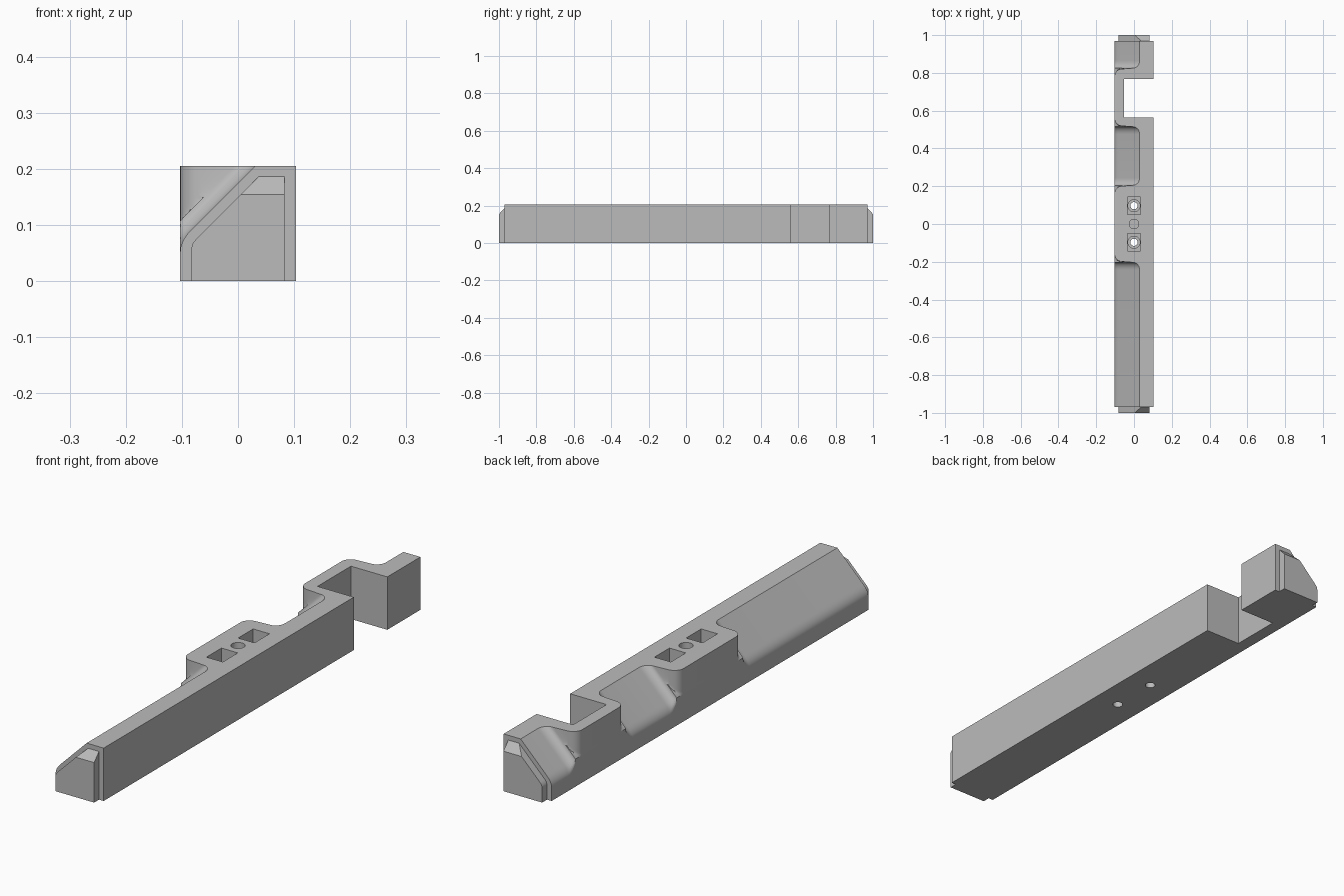
import bpy, bmesh, math
from mathutils import Vector

cube = bpy.data.objects.get("Cube")
if cube:
    bpy.data.objects.remove(cube)

W, H, END = 0.103, 0.205, 0.97      # half width, height, half length of body
TOP_X = 0.03                        # where the chamfer meets the top
R = 0.04                            # radius of the pocket corners

grey = bpy.data.materials.new("plain grey")
grey.use_nodes = True
grey.diffuse_color = (0.5, 0.5, 0.5, 1)
grey.node_tree.nodes["Principled BSDF"].inputs["Base Color"].default_value = (0.5, 0.5, 0.5, 1)


def finish(name, bm):
    bmesh.ops.recalc_face_normals(bm, faces=bm.faces[:])
    mesh = bpy.data.meshes.new(name)
    bm.to_mesh(mesh)
    bm.free()
    obj = bpy.data.objects.new(name, mesh)
    bpy.context.collection.objects.link(obj)
    mesh.materials.append(grey)
    return obj


def chamfer_x(z):
    """Left outline of the chamfered section, rounded into the side face."""
    x = TOP_X - (H - z)
    blend = 0.02
    d = x + W
    if d >= blend:
        return x
    return -W + max(0, d + blend) ** 2 / (4 * blend)


# Stations along the length: (y, chamfer offset, left limit of the full block)
def pocket_end(y, s):
    """Concave fillet, wall and rounded corner; s is the direction into the block."""
    steps = [i / 8 * math.pi / 2 for i in range(9)]
    inner = [(y - s * (R - R * math.sin(a)), R * (1 - math.cos(a)) * 0.9, 1) for a in steps]
    outer = [(y + s * (0.004 + R * (1 - math.cos(a))), R * 0.9, -W + R * (1 - math.sin(a)))
             for a in steps]
    return inner + outer


stations = [(-END, 0, 1), (END, 0, 1)]
for y, s in ((-0.203, 1), (0.205, -1), (0.515, 1), (0.825, -1)):
    stations += pocket_end(y, s)
stations.sort(key=lambda st: st[0])

# Main body lofted through the stations
levels = [0] + [0.05 + (H - 0.05) * i / 30 for i in range(31)]
bm = bmesh.new()
rings = []
for y, off, limit in stations:
    left = [(max(-W, min(chamfer_x(z) - off, limit)), z) for z in levels]
    rings.append([bm.verts.new((x, y, z)) for x, z in left + [(W, H), (W, 0)]])
for a, b in zip(rings, rings[1:]):
    for i in range(len(a)):
        j = (i + 1) % len(a)
        bm.faces.new((a[i], a[j], b[j], b[i]))
bm.faces.new(rings[0])
bm.faces.new(rings[-1])
body = finish("rail_body", bm)


# Cutters
def box_cutter(name, center, size):
    bm = bmesh.new()
    bmesh.ops.create_cube(bm, size=1)
    for v in bm.verts:
        v.co = Vector(center) + Vector([c * s for c, s in zip(v.co, size)])
    return finish(name, bm)


def round_cutter(name, y, radius, z0, z1):
    bm = bmesh.new()
    bmesh.ops.create_cone(bm, cap_ends=True, segments=32, radius1=radius,
                          radius2=radius, depth=z1 - z0)
    bmesh.ops.translate(bm, verts=bm.verts[:], vec=(0, y, (z0 + z1) / 2))
    return finish(name, bm)


cutters = [box_cutter("notch_cutter", (0.047, 0.665, 0.1), (0.2, 0.205, 0.5)),
           round_cutter("center_hole_cutter", 0, 0.025, 0.1, 0.3)]
for y in (-0.097, 0.097):
    cutters += [box_cutter("pocket_cutter", (0, y, 0.2), (0.07, 0.092, 0.2)),
                round_cutter("counterbore_cutter", y, 0.032, 0.08, 0.15),
                round_cutter("bolt_hole_cutter", y, 0.019, -0.1, 0.14)]
for cutter in cutters:
    cutter.hide_render = True
    mod = body.modifiers.new(cutter.name, 'BOOLEAN')
    mod.operation = 'DIFFERENCE'
    mod.solver = 'EXACT'
    mod.object = cutter

# Bake the cuts and drop the cutters
bpy.context.view_layer.update()
graph = bpy.context.evaluated_depsgraph_get()
baked = bpy.data.meshes.new_from_object(body.evaluated_get(graph))
body.modifiers.clear()
body.data = baked
baked.materials.clear()
baked.materials.append(grey)
baked.polygons.foreach_set("material_index", [0] * len(baked.polygons))
for cutter in cutters:
    bpy.data.objects.remove(cutter)


# End tongues: smaller chamfered section with a sloped top
def tongue(name, s):
    outline = [(0.083, 0), (0.083, 0.187), (0.037, 0.187), (-0.073, 0.077),
               (-0.081, 0.067), (-0.083, 0.058), (-0.083, 0)]
    bm = bmesh.new()
    near = [bm.verts.new((x, s * (END - 0.01), z)) for x, z in outline]
    far = [bm.verts.new((x, s, z)) for x, z in outline]
    for i in range(len(outline)):
        j = (i + 1) % len(outline)
        bm.faces.new((near[i], near[j], far[j], far[i]))
    bm.faces.new(near)
    bm.faces.new(far)
    cut = bmesh.ops.bisect_plane(bm, geom=bm.verts[:] + bm.edges[:] + bm.faces[:],
                                 plane_co=(0, s, 0.155), plane_no=(0, s, 0.95),
                                 clear_outer=True)
    edges = [e for e in cut["geom_cut"] if isinstance(e, bmesh.types.BMEdge)]
    bmesh.ops.holes_fill(bm, edges=edges)
    return finish(name, bm)


parts = [body, tongue("front_tongue", -1), tongue("back_tongue", 1)]

bpy.ops.object.select_all(action='DESELECT')
for part in parts:
    part.select_set(True)
bpy.context.view_layer.objects.active = body
bpy.ops.object.shade_smooth_by_angle(angle=math.radians(30))
